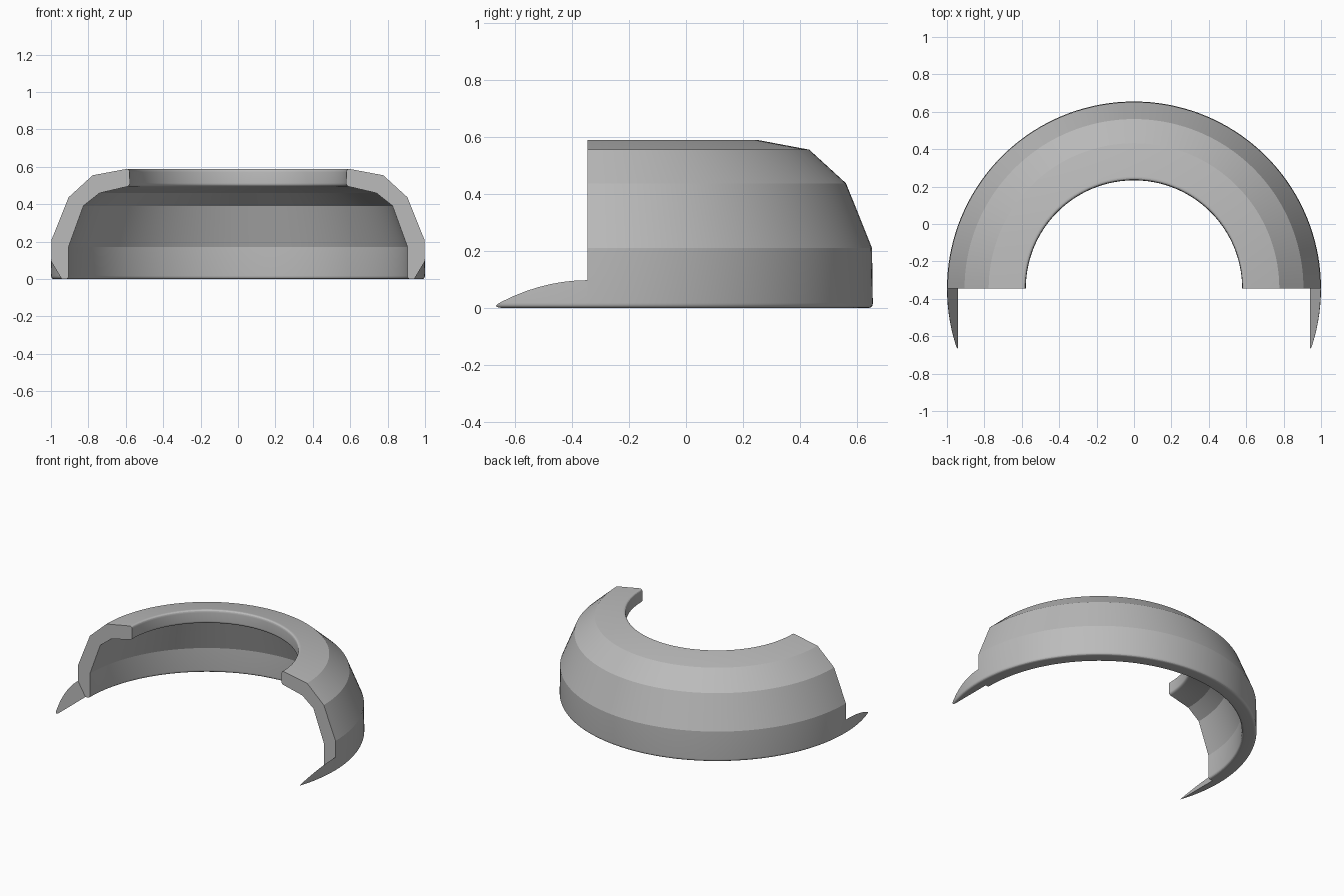
import bpy, bmesh, math
from mathutils import Vector

if "Cube" in bpy.data.objects:
    bpy.data.objects.remove(bpy.data.objects["Cube"], do_unlink=True)

AXIS_Y = -0.345   # axis of the revolved ring, also the plane of the cut ends


def make_object(name, bm):
    bmesh.ops.recalc_face_normals(bm, faces=bm.faces)
    mesh = bpy.data.meshes.new(name)
    bm.to_mesh(mesh)
    bm.free()
    obj = bpy.data.objects.new(name, mesh)
    bpy.context.collection.objects.link(obj)
    return obj


def rounded(points, steps=6):
    """Closed outline; each (r, z, size) corner with size > 0 is filleted."""
    out = []
    for i, (r, z, size) in enumerate(points):
        p = Vector((r, z))
        if not size:
            out.append(p)
            continue
        before = Vector(points[i - 1][:2])
        after = Vector(points[(i + 1) % len(points)][:2])
        a = p + (before - p).normalized() * size
        b = p + (after - p).normalized() * size
        for k in range(steps + 1):
            t = k / steps
            out.append(a * (1 - t) ** 2 + p * 2 * t * (1 - t) + b * t * t)
    return out


# Shell wall section: outside going up, then inside going down
section = rounded([
    (1.0, 0, 0.018), (0.997, 0.21, 0), (0.906, 0.437, 0), (0.777, 0.555, 0),
    (0.58, 0.592, 0.02), (0.578, 0.498, 0.016), (0.74, 0.46, 0),
    (0.826, 0.392, 0), (0.906, 0.172, 0), (0.906, 0, 0.018)])

# Revolve slightly past half a turn so the ends can be trimmed
bm = bmesh.new()
rings = []
for step in range(-10, 83):
    angle = math.radians(step * 2.5)
    rings.append([bm.verts.new((p.x * math.cos(angle),
                                AXIS_Y + p.x * math.sin(angle), p.y))
                  for p in section])
count = len(section)
for a, b in zip(rings, rings[1:]):
    for i in range(count):
        j = (i + 1) % count
        bm.faces.new((a[i], a[j], b[j], b[i]))
bm.faces.new(rings[0])
bm.faces.new(rings[-1])
shell = make_object("half_ring_shell", bm)

# Flared wedge that trims the front, leaving two thin pointed tips
bm = bmesh.new()
low, high = -0.1, 0.9
corners = [(s * (0.94 + 0.6 * z), z) for s, z in
           ((-1, low), (1, low), (1, high), (-1, high))]
front = [bm.verts.new((x, -2, z)) for x, z in corners]
back = [bm.verts.new((x, AXIS_Y, z)) for x, z in corners]
bm.faces.new(front)
bm.faces.new(back)
for i in range(4):
    j = (i + 1) % 4
    bm.faces.new((front[i], front[j], back[j], back[i]))
cutter = make_object("front_trim_cutter", bm)
cutter.hide_render = True

trim = shell.modifiers.new("front_trim", 'BOOLEAN')
trim.operation = 'DIFFERENCE'
trim.solver = 'EXACT'
trim.object = cutter
bpy.ops.object.select_all(action='DESELECT')
shell.select_set(True)
bpy.context.view_layer.objects.active = shell
bpy.ops.object.modifier_apply(modifier=trim.name)
bpy.data.objects.remove(cutter, do_unlink=True)

# Single grey finish
grey = bpy.data.materials.new("plain_grey")
grey.use_nodes = True
colour = (0.5, 0.5, 0.5, 1)
grey.diffuse_color = colour
grey.node_tree.nodes["Principled BSDF"].inputs["Base Color"].default_value = colour
shell.data.materials.clear()
shell.data.materials.append(grey)

bpy.ops.object.shade_smooth_by_angle(angle=math.radians(18))
